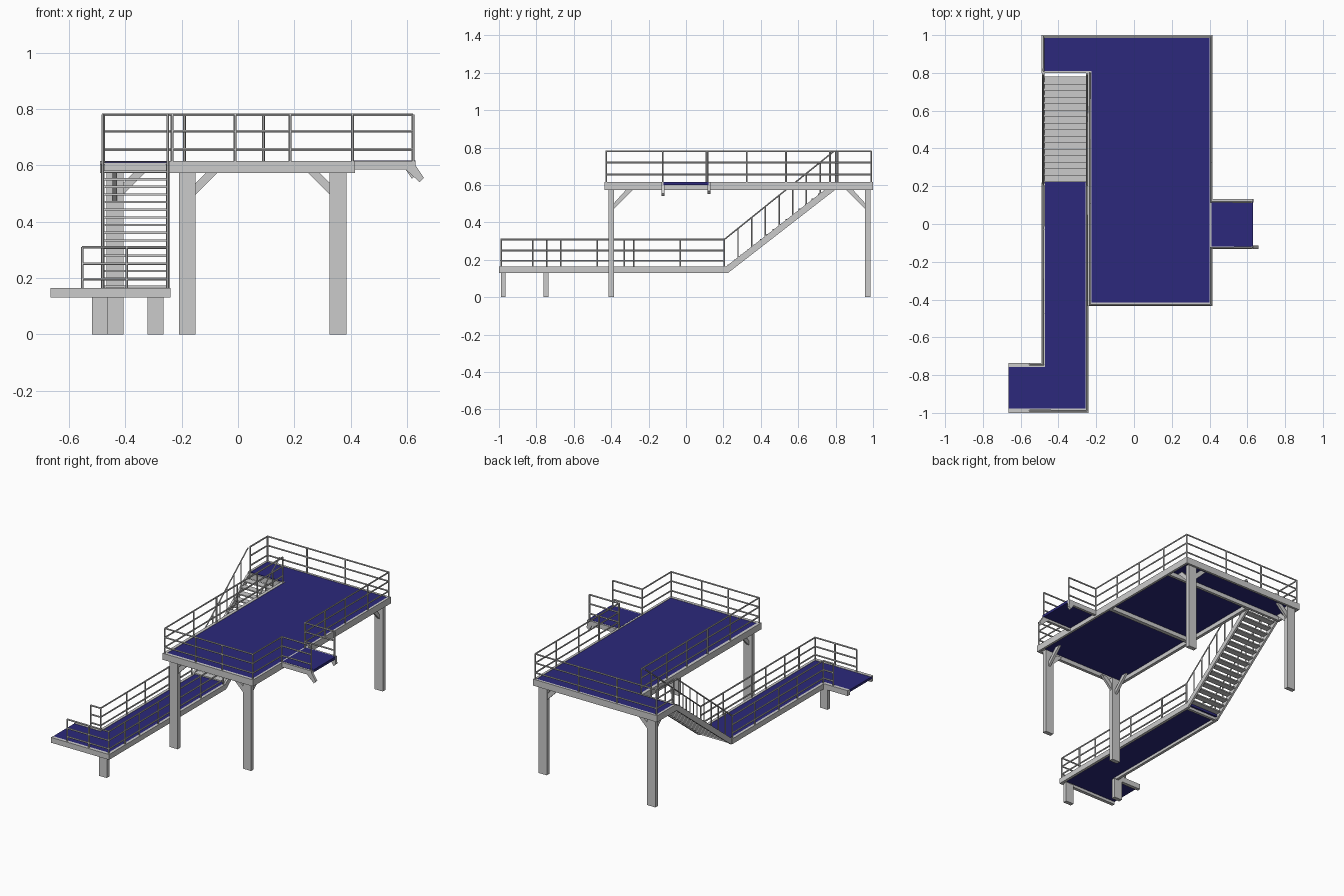
import bpy, bmesh
from mathutils import Vector, Matrix

blue = bpy.data.materials.new("deck_blue")
blue.diffuse_color = (0.025, 0.022, 0.2, 1)


def finish(name, bm, mat=None):
    me = bpy.data.meshes.new(name)
    bmesh.ops.recalc_face_normals(bm, faces=bm.faces)
    bm.to_mesh(me)
    bm.free()
    ob = bpy.data.objects.new(name, me)
    bpy.context.collection.objects.link(ob)
    if mat:
        me.materials.append(mat)
    return ob


def add_box(bm, x0, x1, y0, y1, z0, z1):
    m = Matrix.Translation(((x0 + x1) / 2, (y0 + y1) / 2, (z0 + z1) / 2))
    bmesh.ops.create_cube(bm, size=1, matrix=m @ Matrix.Diagonal((x1 - x0, y1 - y0, z1 - z0, 1)))


def boxes(name, items, mat=None):
    bm = bmesh.new()
    for it in items:
        add_box(bm, *it)
    return finish(name, bm, mat)


def prism(bm, pts, vec):
    """Extrude a flat polygon along vec."""
    f = bm.faces.new([bm.verts.new(p) for p in pts])
    r = bmesh.ops.extrude_face_region(bm, geom=[f])
    bmesh.ops.translate(bm, vec=vec, verts=[v for v in r["geom"] if isinstance(v, bmesh.types.BMVert)])
    bm.faces.new([v for v in f.verts]) if not f.is_valid else None


def tubes(name, paths, radius=0.0052):
    cu = bpy.data.curves.new(name, "CURVE")
    cu.dimensions = "3D"
    cu.bevel_depth = radius
    cu.bevel_resolution = 1
    cu.use_fill_caps = True
    for path in paths:
        sp = cu.splines.new("POLY")
        sp.points.add(len(path) - 1)
        for p, co in zip(sp.points, path):
            p.co = (*co, 1)
    ob = bpy.data.objects.new(name, cu)
    bpy.context.collection.objects.link(ob)
    bpy.context.view_layer.objects.active = ob
    bpy.ops.object.select_all(action="DESELECT")
    ob.select_set(True)
    bpy.ops.object.convert(target="MESH")
    bpy.ops.object.shade_smooth_by_angle()


def railing(name, path, posts, z, heights):
    runs = [[(x, y, z + h) for x, y in path] for h in heights]
    runs += [[(x, y, z - 0.01), (x, y, z + heights[-1])] for x, y in posts]
    tubes(name, runs)


# decks
boxes("upper_deck", [(-0.235, 0.41, -0.43, 0.99, 0.6, 0.614),
                     (-0.48, -0.235, 0.81, 0.99, 0.6, 0.614),
                     (0.41, 0.63, -0.12, 0.12, 0.6, 0.617)], blue)
boxes("lower_deck", [(-0.48, -0.25, -0.99, 0.23, 0.148, 0.163),
                     (-0.665, -0.48, -0.99, -0.745, 0.148, 0.163)], blue)

# edge beams and cross beams of the upper platform
U = (0.573, 0.616)
boxes("upper_frame", [(-0.24, 0.415, -0.435, -0.415, *U),
                      (-0.49, 0.415, 0.985, 1.0, *U),
                      (0.4, 0.415, -0.435, 1.0, *U),
                      (-0.245, -0.225, -0.435, 0.81, *U),
                      (-0.49, -0.475, 0.805, 1.0, *U),
                      (-0.49, 0.4, 0.8, 0.818, 0.573, 0.61),
                      (-0.235, 0.4, 0.24, 0.265, 0.573, 0.605)])

# side beams of the small extension with bent down ends
bm = bmesh.new()
for y, dx, dz in ((-0.132, 0, 0), (0.115, -0.028, 0.012)):
    prof = [(0.41, 0.585), (0.595, 0.585), (0.645 + dx, 0.54 + dz),
            (0.66 + dx, 0.555 + dz), (0.63, 0.6), (0.63, 0.616), (0.41, 0.616)]
    prism(bm, [(x, y, z) for x, z in prof], (0, 0.017, 0))
finish("extension_beams", bm)

# edge beams of the lower walkway
L = (0.13, 0.165)
boxes("lower_frame", [(-0.665, -0.24, -1.0, -0.978, *L),
                      (-0.258, -0.24, -1.0, 0.22, *L),
                      (-0.49, -0.472, -0.755, 0.22, *L),
                      (-0.665, -0.472, -0.757, -0.735, *L),
                      (-0.49, -0.24, 0.2, 0.218, 0.13, 0.15)])

# legs
upper_legs = [(-0.18, -0.4, 1, 1), (0.355, -0.4, -1, 1), (0.355, 0.972, -1, -1), (-0.437, 0.972, 1, -1)]
for i, (x, y, sx, sy) in enumerate(upper_legs):
    boxes("upper_leg_%d" % i, [(x - 0.03, x + 0.03, y - 0.014, y + 0.014, 0, 0.58)])
    # diagonal braces along x and along y
    bm = bmesh.new()
    px = x + sx * 0.028
    prism(bm, [(px, y - 0.008, 0.495), (px, y - 0.008, 0.535),
               (px + sx * 0.04, y - 0.008, 0.575), (px + sx * 0.08, y - 0.008, 0.575)], (0, 0.016, 0))
    py = y + sy * 0.012
    prism(bm, [(x - 0.008, py, 0.47), (x - 0.008, py, 0.5),
               (x - 0.008, py + sy * 0.068, 0.575), (x - 0.008, py + sy * 0.105, 0.575)], (0.016, 0, 0))
    finish("leg_brace_%d" % i, bm)
for i, (x, y) in enumerate([(-0.293, -0.977), (-0.49, -0.748)]):
    boxes("lower_leg_%d" % i, [(x - 0.029, x + 0.029, y - 0.013, y + 0.013, 0, 0.135)])

# stair stringers and treads
bm = bmesh.new()
side = [(0.2, 0.13), (0.225, 0.13), (0.805, 0.58), (0.805, 0.605), (0.775, 0.6), (0.215, 0.165), (0.2, 0.165)]
for x in (-0.487, -0.255):
    prism(bm, [(x, y, z) for y, z in side], (0.013, 0, 0))
finish("stair_stringers", bm)
n = 16
boxes("stair_treads", [(-0.476, -0.252, 0.222 + 0.0345 * i, 0.264 + 0.0345 * i,
                        0.166 + 0.0272 * i, 0.174 + 0.0272 * i) for i in range(n)])

# railings
H = (0.043, 0.107, 0.167)
railing("upper_back_railing",
        [(-0.478, 0.81), (-0.478, 0.99), (0.407, 0.99), (0.407, 0.117), (0.622, 0.117)],
        [(-0.478, 0.81), (-0.478, 0.99), (-0.19, 0.99), (0.09, 0.99)]
        + [(0.407, y) for y in (0.99, 0.77, 0.535, 0.325, 0.117)] + [(0.622, 0.117)], 0.613, H)
railing("upper_front_railing",
        [(0.622, -0.125), (0.407, -0.125), (0.407, -0.427), (-0.234, -0.427), (-0.234, 0.8)],
        [(0.622, -0.125), (0.407, -0.125), (0.407, -0.427), (0.185, -0.427), (-0.01, -0.427)]
        + [(-0.234, y) for y in (-0.427, -0.125, 0.11, 0.325, 0.535, 0.8)], 0.613, H)
H2 = (0.033, 0.088, 0.147)
railing("walkway_left_railing", [(-0.48, 0.205), (-0.48, -0.745), (-0.553, -0.745)],
        [(-0.48, y) for y in (0.205, -0.03, -0.28, -0.475, -0.745)] + [(-0.553, -0.745)], 0.162, H2)
railing("walkway_right_railing", [(-0.25, 0.205), (-0.25, -0.988), (-0.553, -0.988)],
        [(-0.25, y) for y in (0.205, -0.03, -0.33, -0.475, -0.67, -0.82, -0.988)]
        + [(-0.395, -0.988), (-0.553, -0.988)], 0.162, H2)

# stair handrails with upright posts
for side_name, x in (("left", -0.48), ("right", -0.249)):
    runs = [[(x, 0.205, 0.309), (x, 0.79, 0.78)]]
    for i in range(1, 8):
        t = i / 8
        y = 0.205 + 0.585 * t
        runs.append([(x, y, 0.15 + 0.44 * t), (x, y, 0.309 + 0.471 * t)])
    tubes("stair_%s_handrail" % side_name, runs, 0.0045)
